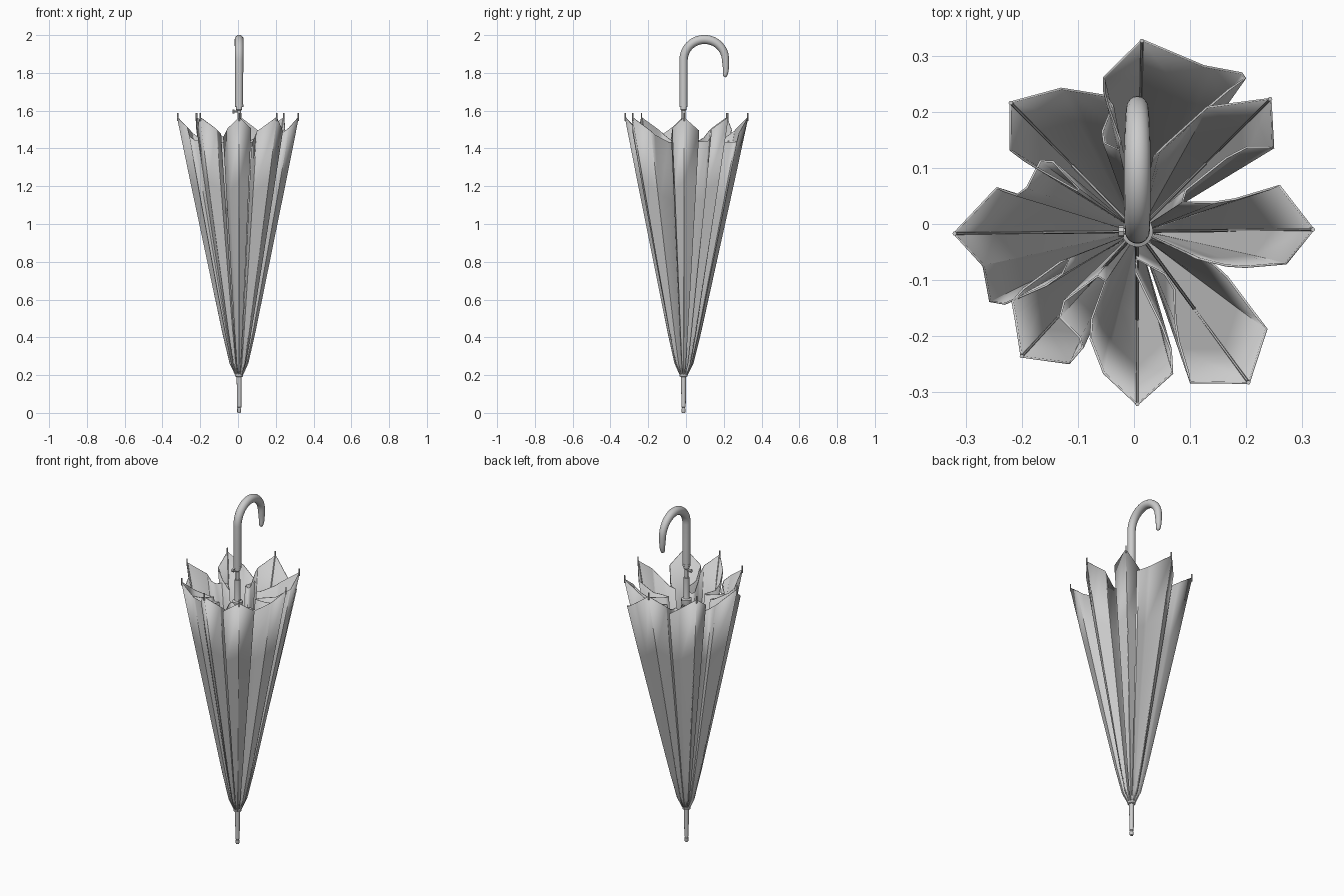
import bpy, bmesh, math
from mathutils import Vector

if "Cube" in bpy.data.objects:
    bpy.data.objects.remove(bpy.data.objects["Cube"])

AX, AY = 0.006, -0.013      # shaft axis
APEX, TIP_Z = 0.195, 1.565  # fabric bottom and rib tip heights


def finish(ob, angle=35):
    bpy.ops.object.select_all(action='DESELECT')
    ob.select_set(True)
    bpy.context.view_layer.objects.active = ob
    bpy.ops.object.shade_smooth_by_angle(angle=math.radians(angle))
    return ob


def lathe(name, profile, seg=24):
    """Revolve (radius, z) points round the shaft axis."""
    bm = bmesh.new()
    rings = []
    for r, z in profile:
        rings.append([bm.verts.new((AX + r * math.cos(2 * math.pi * i / seg),
                                    AY + r * math.sin(2 * math.pi * i / seg), z)) for i in range(seg)])
    for a, b in zip(rings, rings[1:]):
        for i in range(seg):
            j = (i + 1) % seg
            bm.faces.new((a[i], a[j], b[j], b[i]))
    bm.faces.new(rings[0][::-1])
    bm.faces.new(rings[-1])
    me = bpy.data.meshes.new(name)
    bm.to_mesh(me)
    bm.free()
    ob = bpy.data.objects.new(name, me)
    bpy.context.collection.objects.link(ob)
    return finish(ob)


def tube(name, pts, depth, radii=None, res=2):
    """Round bar along a path, turned into a mesh."""
    cu = bpy.data.curves.new(name, 'CURVE')
    cu.dimensions = '3D'
    cu.bevel_depth = depth
    cu.bevel_resolution = res
    cu.use_fill_caps = True
    sp = cu.splines.new('POLY')
    sp.points.add(len(pts) - 1)
    for i, p in enumerate(pts):
        sp.points[i].co = (*p, 1)
        sp.points[i].radius = radii[i] if radii else 1
    ob = bpy.data.objects.new(name, cu)
    bpy.context.collection.objects.link(ob)
    bpy.ops.object.select_all(action='DESELECT')
    ob.select_set(True)
    bpy.context.view_layer.objects.active = ob
    bpy.ops.object.convert(target='MESH')
    return finish(bpy.context.view_layer.objects.active)


# Shaft with ferrule, runner and catch
lathe("shaft", [(0.0095, 0.15), (0.0095, 1.65)])
lathe("ferrule", [(0.008, 0), (0.010, 0.004), (0.010, 0.022), (0.0085, 0.024), (0.0085, 0.028),
                  (0.0115, 0.03), (0.013, 0.19), (0.021, 0.193), (0.022, 0.205), (0.012, 0.21)])
lathe("runner", [(0.011, 1.20), (0.015, 1.20), (0.015, 1.39), (0.026, 1.395), (0.028, 1.41),
                 (0.028, 1.425), (0.018, 1.43), (0.015, 1.44), (0.015, 1.55), (0.011, 1.55)])
lathe("handle_collar", [(0.012, 1.60), (0.016, 1.605), (0.016, 1.62), (0.022, 1.62), (0.022, 1.632)])
tube("catch_button", [(AX, AY, 1.595), (-0.02, AY, 1.595)], 0.006)
tube("catch_head", [(-0.018, AY, 1.595), (-0.028, AY, 1.595)], 0.010)

# Crook handle
path, radii = [(AX, AY, 1.63), (AX, AY, 1.76)], [1, 1.03]
for i in range(25):
    a = math.radians(180 - 180 * i / 24)
    path.append((AX, 0.098 + 0.111 * math.cos(a), 1.868 + 0.109 * math.sin(a)))
    radii.append(1.05 + 0.08 * math.sin(a) - 0.15 * max(0, i - 14) / 10)
for y, z, r in [(0.211, 1.84, .82), (0.211, 1.81, .7), (0.208, 1.792, .6), (0.206, 1.782, .45), (0.205, 1.777, .15)]:
    path.append((AX, y, z))
    radii.append(r)
tube("crook_handle", path, 0.021, radii, res=6)

# Folded hem of each gore: rib tip, then fold points up to the next rib
gores = [
    [(.322, -.01), (.26, .07), (.16, .04), (.07, .04), (.19, .135), (.25, .135)],
    [(.245, .225), (.13, .21), (.03, .12), (.05, .13), (.16, .23), (.21, .267), (.125, .283)],
    [(.014, .33), (-.055, .262), (-.055, .23), (-.02, .13), (-.06, .15), (-.03, .227), (-.13, .243)],
    [(-.222, .218), (-.222, .131), (-.19, .107), (-.08, .045), (-.16, .13), (-.2, .05), (-.245, .066)],
    [(-.323, -.017), (-.27, -.075), (-.255, -.155), (-.13, -.1), (-.11, -.05), (-.22, -.13), (-.213, -.168)],
    [(-.202, -.238), (-.115, -.25), (-.083, -.213), (-.142, -.153), (-.045, -.08), (-.085, -.19), (-.055, -.267)],
    [(.006, -.324), (.07, -.267), (.067, -.213), (-.01, -.055), (.07, -.1), (.072, -.19), (.1, -.284)],
    [(.206, -.285), (.238, -.187), (.15, -.07), (.1, -.06), (.18, -.08), (.272, -.072)],
]
# Fabric taper: (height fraction, radius scale)
taper = [(0, .05), (.05, .15), (.17, .27), (.45, .52), (.75, .785), (1, 1)]


def soften(pts):
    """Round the inner folds, keep the panel corners by the ribs."""
    mid = pts[1:-1]
    out = [pts[0], mid[0]]
    for a, b in zip(mid, mid[1:]):
        out += [a.lerp(b, .2), a.lerp(b, .8)]
    return out + [mid[-1], pts[-1]]


def scaled(p, hem_z, t, f):
    return (AX + (p.x - AX) * f, AY + (p.y - AY) * f, APEX + (hem_z - APEX) * t)


bm = bmesh.new()
for g, gore in enumerate(gores):
    hem = soften([Vector(p) for p in gore + [gores[(g + 1) % 8][0]]])
    run = [0]
    for a, b in zip(hem, hem[1:]):
        run.append(run[-1] + (b - a).length)
    zs = [TIP_Z - min(0.7 * min(s, run[-1] - s), 0.13) for s in run]
    rows = [[bm.verts.new(scaled(p, z, t, f)) for p, z in zip(hem, zs)] for t, f in taper]
    for lo, hi in zip(rows, rows[1:]):
        for i in range(len(hem) - 1):
            bm.faces.new((lo[i], lo[i + 1], hi[i + 1], hi[i]))
bmesh.ops.remove_doubles(bm, verts=bm.verts, dist=1e-5)
me = bpy.data.meshes.new("canopy_fabric")
bm.to_mesh(me)
bm.free()
canopy = bpy.data.objects.new("canopy_fabric", me)
bpy.context.collection.objects.link(canopy)
sol = canopy.modifiers.new("cloth_thickness", 'SOLIDIFY')
sol.thickness = 0.004
sol.offset = -1
finish(canopy, 30)

# Ribs with tips, and stretchers from the runner
for g, gore in enumerate(gores):
    p = Vector(gore[0])
    inner = [Vector(scaled(p, TIP_Z, t, f * .985)) for t, f in taper]
    tube(f"rib_{g + 1}", inner, 0.003, res=1)
    top = Vector(scaled(p, TIP_Z, 1, .99))
    tube(f"rib_tip_{g + 1}", [top - Vector((0, 0, .02)), top + Vector((0, 0, .022))], 0.004, res=1)
    d = (p - Vector((AX, AY))).normalized()
    joint = Vector(scaled(p, TIP_Z, .45, .51))
    tube(f"stretcher_{g + 1}", [(AX + d.x * .022, AY + d.y * .022, 1.40), joint], 0.003, res=1)
